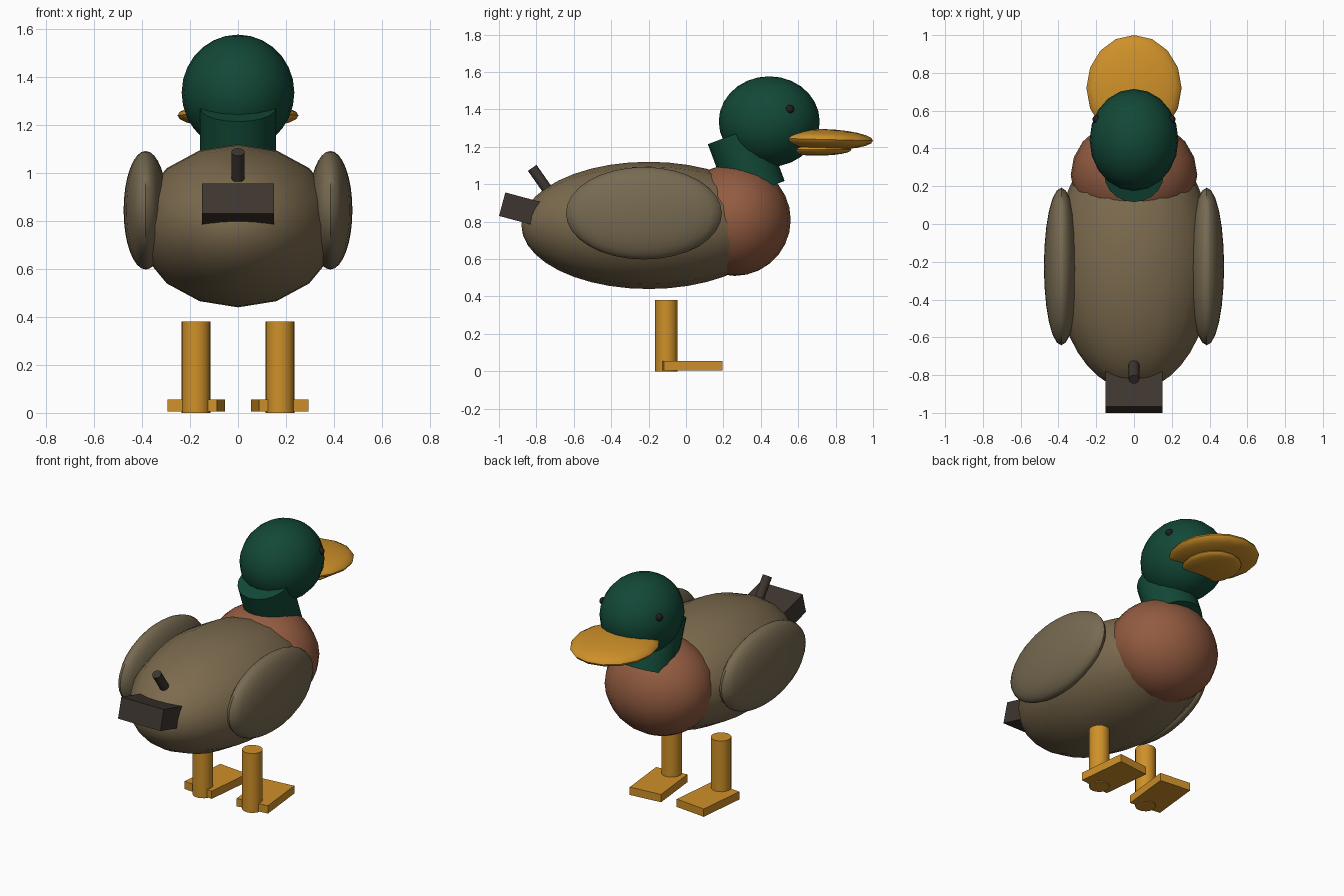
import bpy
from math import radians

if "Cube" in bpy.data.objects:
    bpy.data.objects.remove(bpy.data.objects["Cube"])


def material(name, rgb):
    m = bpy.data.materials.new(name)
    m.diffuse_color = (*rgb, 1.0)
    m.use_nodes = True
    m.node_tree.nodes["Principled BSDF"].inputs["Base Color"].default_value = m.diffuse_color
    return m


GREEN = material("dark green", (0.006, 0.065, 0.038))
RUST = material("rust brown", (0.29, 0.105, 0.052))
TAUPE = material("taupe", (0.20, 0.145, 0.076))
WING = material("wing taupe", (0.185, 0.145, 0.083))
ORANGE = material("orange", (0.62, 0.28, 0.022))
DARK = material("dark brown", (0.048, 0.036, 0.029))
EYE = material("near black", (0.015, 0.013, 0.012))


def finish(name, mat, loc, rot, scale, smooth=True):
    ob = bpy.context.object
    ob.name = name
    ob.location = loc
    ob.rotation_euler = [radians(a) for a in rot]
    ob.scale = scale
    bpy.ops.object.transform_apply(location=False, rotation=False, scale=True)
    ob.data.materials.append(mat)
    if smooth:
        bpy.ops.object.shade_smooth_by_angle(angle=radians(40))
    return ob


def ball(name, mat, loc, radii, rot=(0, 0, 0), segments=20, rings=14):
    bpy.ops.mesh.primitive_uv_sphere_add(segments=segments, ring_count=rings, radius=1)
    return finish(name, mat, loc, rot, radii)


def rod(name, mat, loc, radius, length, rot=(0, 0, 0), sides=20):
    bpy.ops.mesh.primitive_cylinder_add(vertices=sides, radius=radius, depth=length)
    return finish(name, mat, loc, rot, (1, 1, 1))


def box(name, mat, loc, size, rot=(0, 0, 0)):
    bpy.ops.mesh.primitive_cube_add(size=1)
    return finish(name, mat, loc, rot, size, smooth=False)


# body and breast (body poles lie along y)
ball("body", TAUPE, (0, -0.2, 0.78), (0.42, 0.34, 0.68), (90, 0, 0), 16, 20)
ball("breast", RUST, (0, 0.26, 0.81), (0.335, 0.30, 0.30))

# neck and head
rod("neck", GREEN, (0, 0.322, 1.116), 0.158, 0.328, (20.5, 0, 0))
ball("head", GREEN, (0, 0.445, 1.335), (0.235, 0.27, 0.242))

# bill
ball("upper_bill", ORANGE, (0, 0.72, 1.24), (0.252, 0.28, 0.056), (-1.5, 0, 0), 16, 12)
ball("lower_bill", ORANGE, (0, 0.70, 1.185), (0.165, 0.185, 0.032), segments=16, rings=12)

# tail and curled feather
box("tail", DARK, (0, -0.862, 0.861), (0.30, 0.25, 0.13), (-15, 0, 0))
rod("tail_feather", DARK, (0, -0.775, 1.02), 0.028, 0.165, (35, 0, 0), 12)

# paired parts: wings, eyes, legs, feet
for s, side in ((1, "right"), (-1, "left")):
    ball("wing_" + side, WING, (s * 0.385, -0.225, 0.845), (0.092, 0.417, 0.247),
         segments=24, rings=16)
    ball("eye_" + side, EYE, (s * 0.197, 0.555, 1.402), (0.023, 0.023, 0.023),
         segments=12, rings=8)
    rod("leg_" + side, ORANGE, (s * 0.175, -0.105, 0.19), 0.06, 0.38, sides=16)
    box("foot_" + side, ORANGE, (s * 0.175, 0.0275, 0.03), (0.208, 0.315, 0.05), (0, 0, s * 6))
